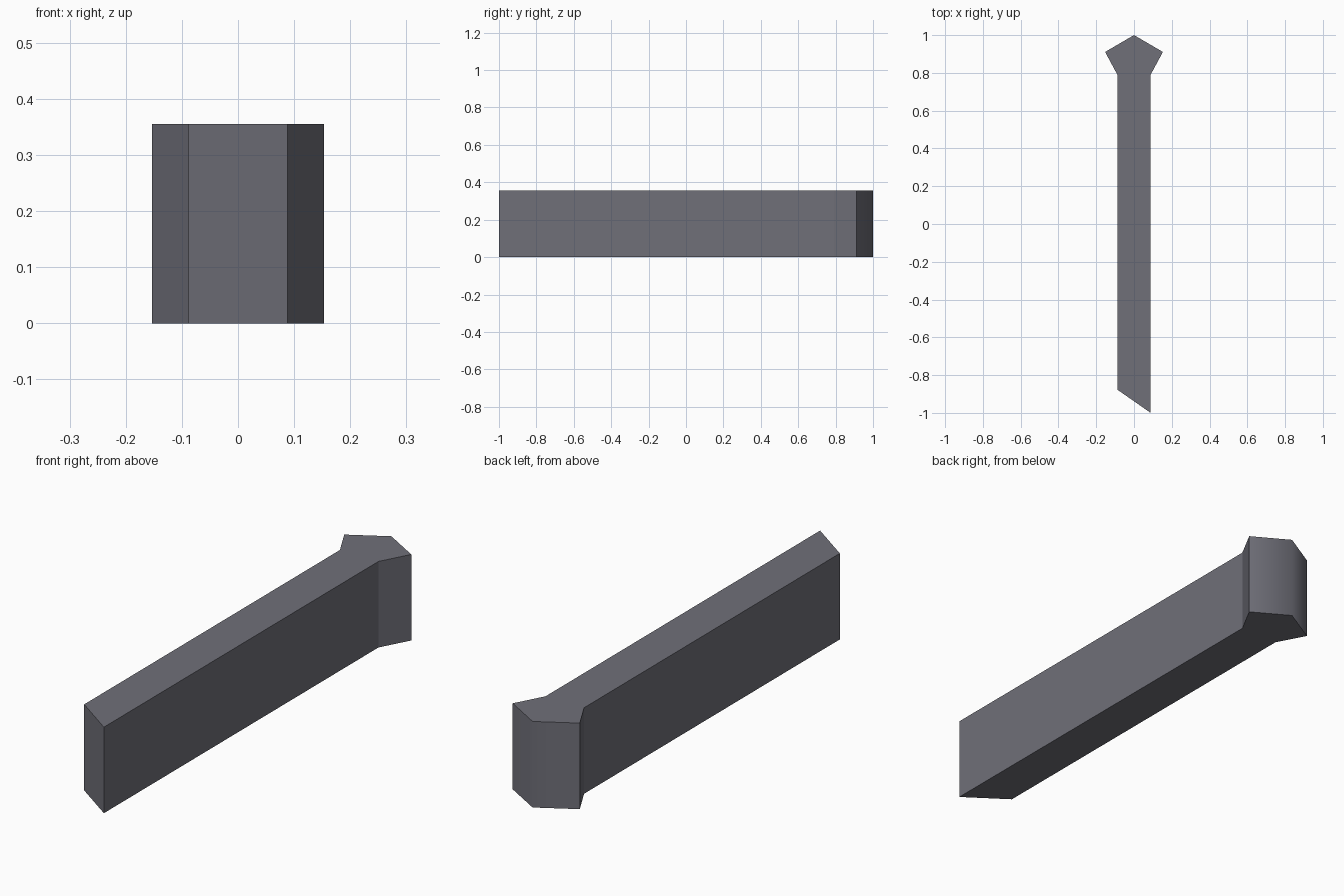
import bpy, bmesh

if "Cube" in bpy.data.objects:
    bpy.data.objects.remove(bpy.data.objects["Cube"])

# Plan outline of the wall: slanted front end, straight shaft, pointed flared head
outline = [(-0.088, -0.877), (0.088, -1.0), (0.088, 0.79), (0.153, 0.911),
           (0.0, 1.0), (-0.153, 0.911), (-0.088, 0.79)]
HEIGHT = 0.355

mat = bpy.data.materials.new("slate grey")
mat.diffuse_color = (0.16, 0.16, 0.19, 1)
mat.use_nodes = True
mat.node_tree.nodes["Principled BSDF"].inputs["Base Color"].default_value = mat.diffuse_color

# Extrude the outline into a solid
bm = bmesh.new()
base = bm.faces.new([bm.verts.new((x, y, 0)) for x, y in outline])
ext = bmesh.ops.extrude_face_region(bm, geom=[base], use_keep_orig=True)
top_verts = [g for g in ext["geom"] if isinstance(g, bmesh.types.BMVert)]
bmesh.ops.translate(bm, verts=top_verts, vec=(0, 0, HEIGHT))
bmesh.ops.recalc_face_normals(bm, faces=bm.faces)

# Only the nose of the head is softly shaded; every other edge stays crisp
for f in bm.faces:
    f.smooth = True
for e in bm.edges:
    e.smooth = all(v.co.y > 0.99 for v in e.verts)

mesh = bpy.data.meshes.new("wall_bar")
bm.to_mesh(mesh)
bm.free()
mesh.materials.append(mat)
bpy.context.collection.objects.link(bpy.data.objects.new("wall_bar", mesh))
